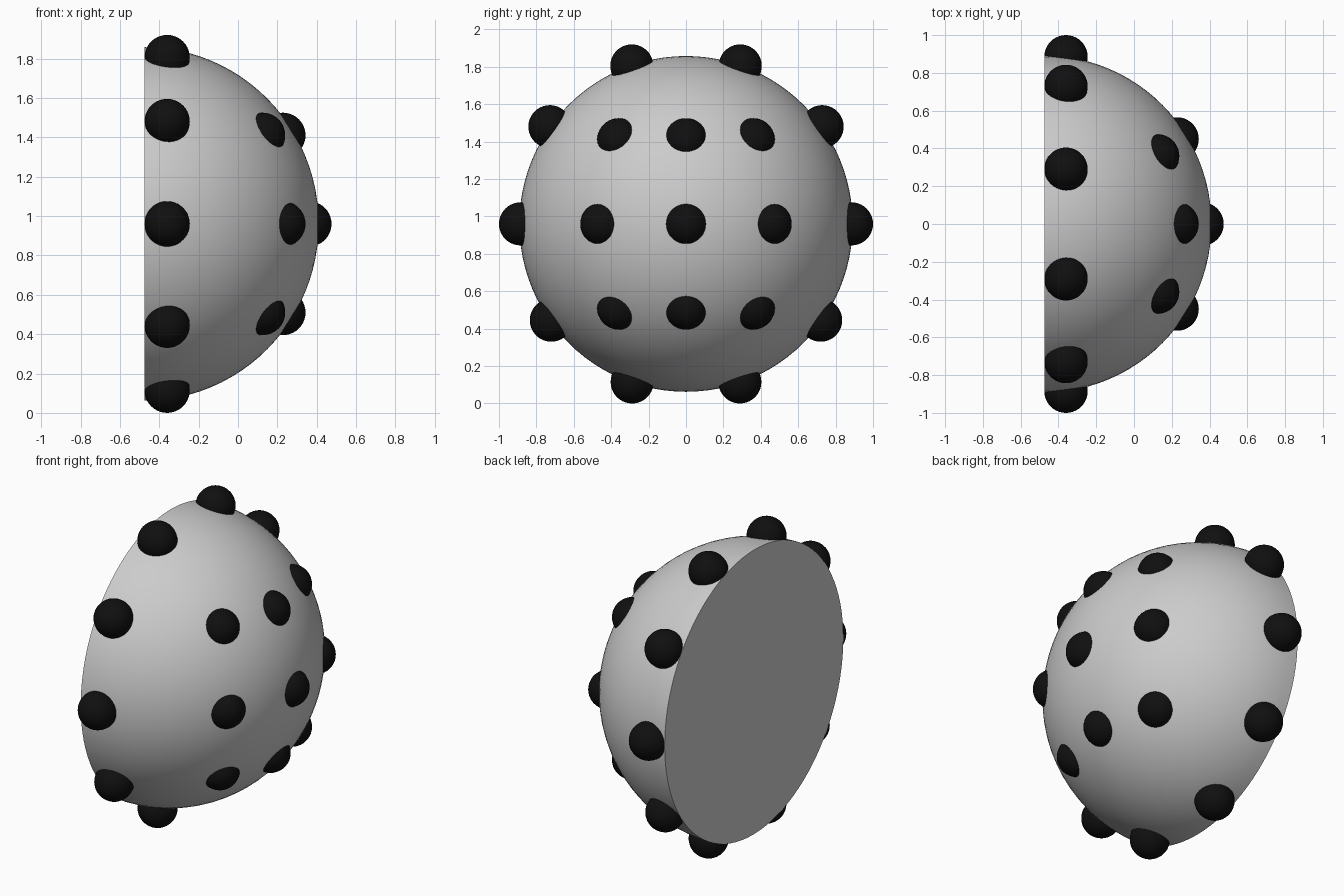
import bpy, bmesh, math
from mathutils import Vector

if "Cube" in bpy.data.objects:
    bpy.data.objects.remove(bpy.data.objects["Cube"])

X0, ZC, R, BUMP = -0.475, 0.96, 0.894, 0.115


def material(name, value):
    m = bpy.data.materials.new(name)
    m.diffuse_color = (value, value, value, 1)
    m.use_nodes = True
    m.node_tree.nodes["Principled BSDF"].inputs["Base Color"].default_value = m.diffuse_color
    return m


grey = material("light grey", 0.6)
black = material("black", 0.005)


def finish(obj, mat):
    obj.data.materials.append(mat)
    bpy.ops.object.select_all(action='DESELECT')
    obj.select_set(True)
    bpy.context.view_layer.objects.active = obj
    bpy.ops.object.shade_smooth_by_angle(angle=math.radians(40))


# Half-sphere shell, dome towards +x, closed by a flat disc at the back
bpy.ops.mesh.primitive_uv_sphere_add(segments=96, ring_count=48, radius=R)
dome = bpy.context.object
dome.name = "dome"
bm = bmesh.new()
bm.from_mesh(dome.data)
bmesh.ops.rotate(bm, verts=bm.verts, cent=(0, 0, 0),
                 matrix=Vector((0, 0, 1)).rotation_difference(Vector((1, 0, 0))).to_matrix())
cut = bmesh.ops.bisect_plane(bm, geom=bm.verts[:] + bm.edges[:] + bm.faces[:], dist=1e-4,
                             plane_co=(0, 0, 0), plane_no=(1, 0, 0), clear_inner=True)
bmesh.ops.holes_fill(bm, edges=[e for e in bm.edges if e.is_boundary], sides=0)
bmesh.ops.scale(bm, verts=bm.verts, vec=(0.99, 0.997, 1.004))
bmesh.ops.translate(bm, verts=bm.verts, vec=(X0, 0, ZC))
bmesh.ops.recalc_face_normals(bm, faces=bm.faces)
bm.to_mesh(dome.data)
bm.free()
finish(dome, grey)


def bump(name, x, y, z):
    bpy.ops.mesh.primitive_uv_sphere_add(segments=40, ring_count=20, radius=BUMP,
                                         location=(x, y, z))
    bpy.context.object.name = name
    finish(bpy.context.object, black)


# Ring of ten bumps around the rim
for y, dz in [(0.885, 0), (0.728, 0.52), (0.29, 0.845), (0.72, -0.515), (0.288, -0.845)]:
    for side in (-1, 1):
        bump("rim_bump", X0 + BUMP, side * y, ZC + dz)

# Three by three grid of bumps on the face of the dome
for row in (-1, 0, 1):
    for col in (-1, 0, 1):
        off_axis = abs(row) + abs(col)
        x = (0.36, 0.228, 0.125)[off_axis]
        side = 0.45 if row == 0 else 0.36
        bump("face_bump", x, col * side, ZC + row * 0.45)
